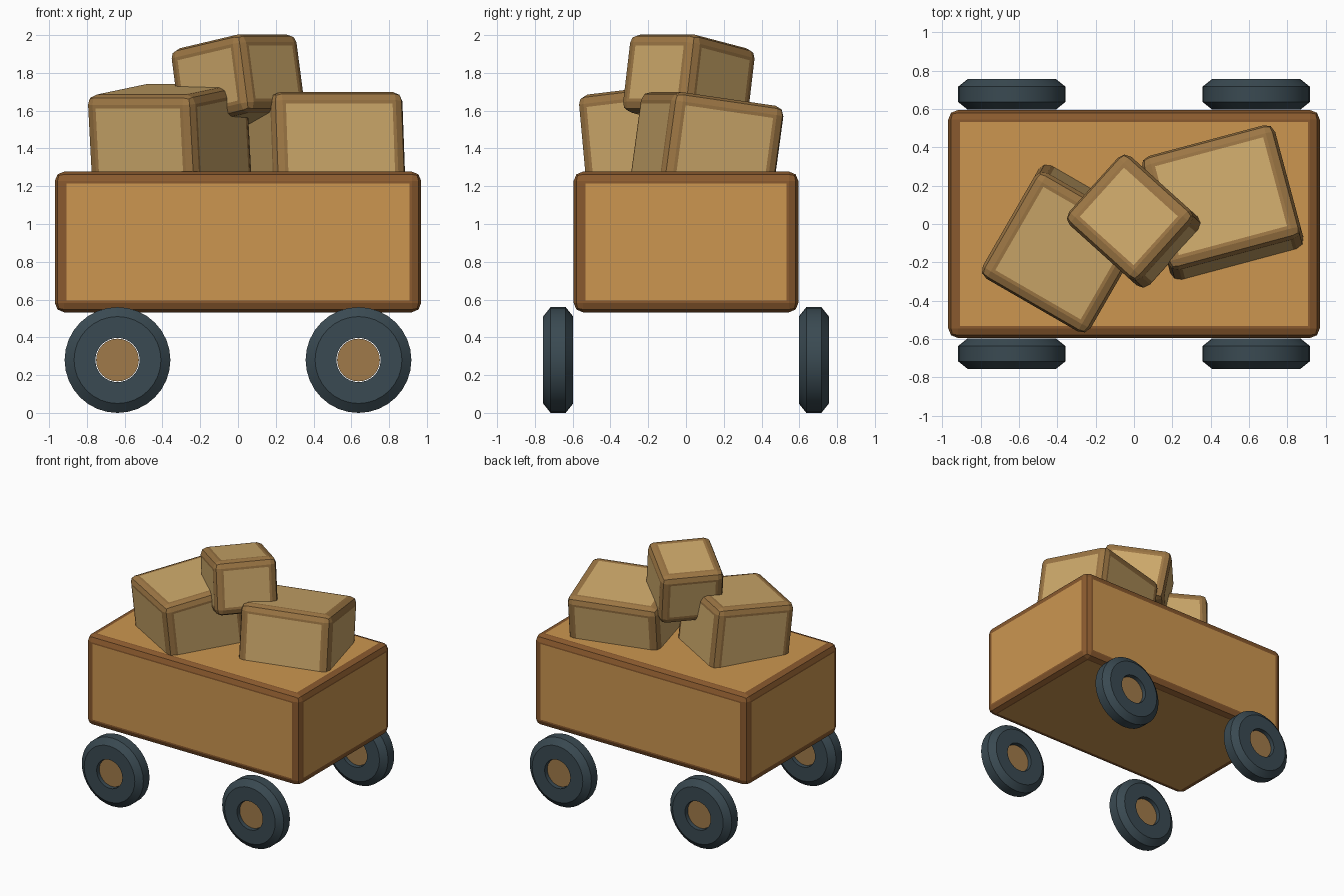
import bpy, bmesh, math
from mathutils import Matrix, Vector

start = bpy.data.objects.get("Cube")
if start:
    bpy.data.objects.remove(start, do_unlink=True)


def material(name, rgb):
    lin = [((c / 255 + 0.055) / 1.055) ** 2.4 for c in rgb] + [1]
    mat = bpy.data.materials.new(name)
    mat.use_nodes = True
    mat.diffuse_color = lin
    mat.node_tree.nodes["Principled BSDF"].inputs["Base Color"].default_value = lin
    return mat


CART = material("cart orange wood", (204, 150, 80))
CART_EDGE = material("cart brown edge", (138, 90, 46))
CRATE = material("crate tan wood", (204, 168, 106))
CRATE_EDGE = material("crate brown edge", (156, 118, 68))
TIRE = material("tire slate", (58, 74, 82))
HUB = material("hub brown", (160, 122, 74))


def finish(name, bm, mats, matrix):
    bmesh.ops.recalc_face_normals(bm, faces=bm.faces)
    mesh = bpy.data.meshes.new(name)
    bm.to_mesh(mesh)
    bm.free()
    for mat in mats:
        mesh.materials.append(mat)
    obj = bpy.data.objects.new(name, mesh)
    obj.matrix_world = matrix
    bpy.context.collection.objects.link(obj)
    return obj


def trimmed_box(name, size, centre, mats, bevel, strip, yaw=0, tilt_x=0, tilt_y=0):
    """Rounded box whose six inset panels differ in colour from its edges."""
    bm = bmesh.new()
    bmesh.ops.create_cube(bm, size=1)
    bmesh.ops.scale(bm, vec=size, verts=bm.verts)
    bmesh.ops.bevel(bm, geom=bm.edges[:], offset=bevel, segments=2,
                    profile=0.5, affect='EDGES')
    panels = sorted(bm.faces, key=lambda f: f.calc_area())[-6:]
    for face in bm.faces:
        face.material_index = 1
    bmesh.ops.inset_individual(bm, faces=panels, thickness=strip)
    for face in panels:
        face.material_index = 0
    turn = (Matrix.Rotation(math.radians(yaw), 4, 'Z')
            @ Matrix.Rotation(math.radians(tilt_x), 4, 'X')
            @ Matrix.Rotation(math.radians(tilt_y), 4, 'Y'))
    return finish(name, bm, mats, Matrix.Translation(centre) @ turn)


def tire(name, centre, sides=32):
    """Ring with chamfered shoulders, turned around the y axis."""
    bm = bmesh.new()
    profile = [(0.117, -0.08), (0.23, -0.08), (0.28, -0.04),
               (0.28, 0.04), (0.23, 0.08), (0.117, 0.08)]
    rings = []
    for i in range(sides):
        a = math.tau * i / sides
        rings.append([bm.verts.new((r * math.cos(a), y, r * math.sin(a)))
                      for r, y in profile])
    n = len(profile)
    for i, ring in enumerate(rings):
        after = rings[(i + 1) % sides]
        for j in range(n):
            k = (j + 1) % n
            bm.faces.new((ring[j], ring[k], after[k], after[j]))
    return finish(name, bm, [TIRE], Matrix.Translation(centre))


def hub(name, centre):
    """Disc sunk into the tire opening."""
    bm = bmesh.new()
    bmesh.ops.create_cone(bm, cap_ends=True, segments=32, radius1=0.113,
                          radius2=0.113, depth=0.1)
    bmesh.ops.rotate(bm, verts=bm.verts, matrix=Matrix.Rotation(math.pi / 2, 3, 'X'))
    return finish(name, bm, [HUB], Matrix.Translation(centre))


# Cart body
trimmed_box("cart_body", (1.94, 1.19, 0.745), (0, 0, 0.905),
            [CART, CART_EDGE], 0.05, 0.017)

# Load of crates
crate_mats = [CRATE, CRATE_EDGE]
trimmed_box("right_crate", (0.65, 0.64, 0.6), (-0.36, -0.125, 1.415),
            crate_mats, 0.05, 0.025, yaw=-30, tilt_x=6)
trimmed_box("left_crate", (0.72, 0.62, 0.6), (0.465, 0.105, 1.365),
            crate_mats, 0.05, 0.025, yaw=15, tilt_x=-8)
trimmed_box("top_crate", (0.52, 0.48, 0.42), (0.0, 0.015, 1.76),
            crate_mats, 0.05, 0.025, yaw=-42, tilt_y=-10)

# Wheels
round_parts = []
for side, sx in (("left", 1), ("right", -1)):
    for end, sy in (("front", -1), ("back", 1)):
        spot = Vector((sx * 0.638, sy * 0.677, 0.28))
        round_parts.append(tire(f"{end}_{side}_tire", spot))
        round_parts.append(hub(f"{end}_{side}_hub", spot))

bpy.ops.object.select_all(action='DESELECT')
for obj in round_parts:
    obj.select_set(True)
bpy.context.view_layer.objects.active = round_parts[0]
bpy.ops.object.shade_smooth_by_angle(angle=math.radians(30))
